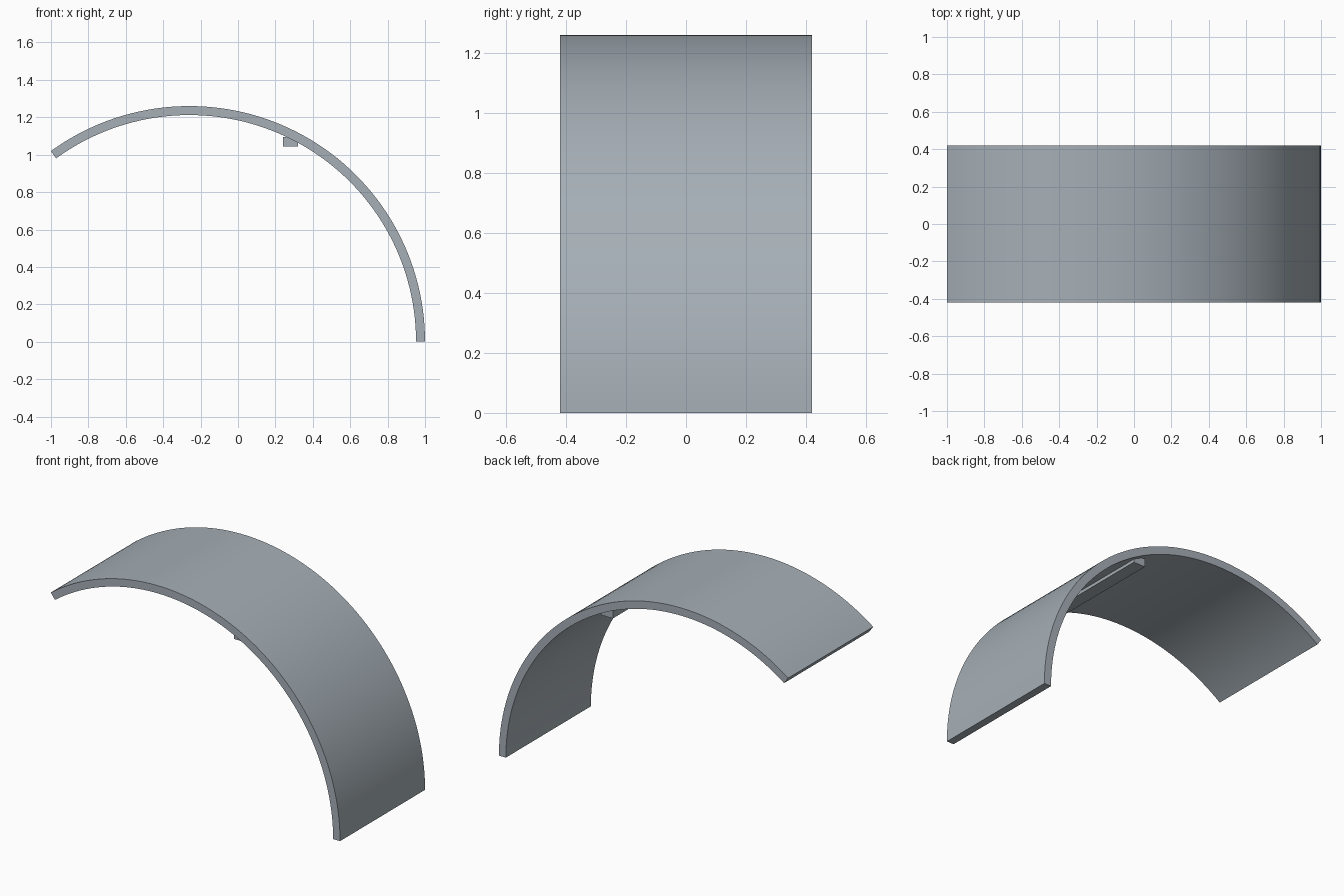
import bpy, bmesh, math

if "Cube" in bpy.data.objects:
    bpy.data.objects.remove(bpy.data.objects["Cube"])

R_OUT, R_IN, CX = 1.26, 1.212, -0.26
END, SEGS, HALF = math.radians(126), 64, 0.42

grey = bpy.data.materials.new("blue grey")
grey.diffuse_color = (0.38, 0.43, 0.47, 1)
grey.use_nodes = True
grey.node_tree.nodes["Principled BSDF"].inputs["Base Color"].default_value = grey.diffuse_color


def prism(name, profile, half):
    """Extrude an (x, z) outline along y, centred on y = 0."""
    bm = bmesh.new()
    face = bm.faces.new([bm.verts.new((x, -half, z)) for x, z in profile])
    ext = bmesh.ops.extrude_face_region(bm, geom=[face])
    moved = [v for v in ext["geom"] if isinstance(v, bmesh.types.BMVert)]
    bmesh.ops.translate(bm, verts=moved, vec=(0, 2 * half, 0))
    bmesh.ops.recalc_face_normals(bm, faces=bm.faces)
    mesh = bpy.data.meshes.new(name)
    bm.to_mesh(mesh)
    bm.free()
    mesh.materials.append(grey)
    obj = bpy.data.objects.new(name, mesh)
    bpy.context.collection.objects.link(obj)
    return obj


def arc(r):
    return [(CX + r * math.cos(END * i / SEGS), r * math.sin(END * i / SEGS))
            for i in range(SEGS + 1)]


# Curved shell
shell = prism("curved_shell", arc(R_OUT) + arc(R_IN)[::-1], HALF)
bpy.context.view_layer.objects.active = shell
shell.select_set(True)
bpy.ops.object.shade_smooth_by_angle(angle=math.radians(30))

# Bar under the shell, its upper corner sunk into the shell
prism("inner_bar", [(0.24, 1.045), (0.32, 1.045), (0.32, 1.095), (0.24, 1.095)], 0.38)
